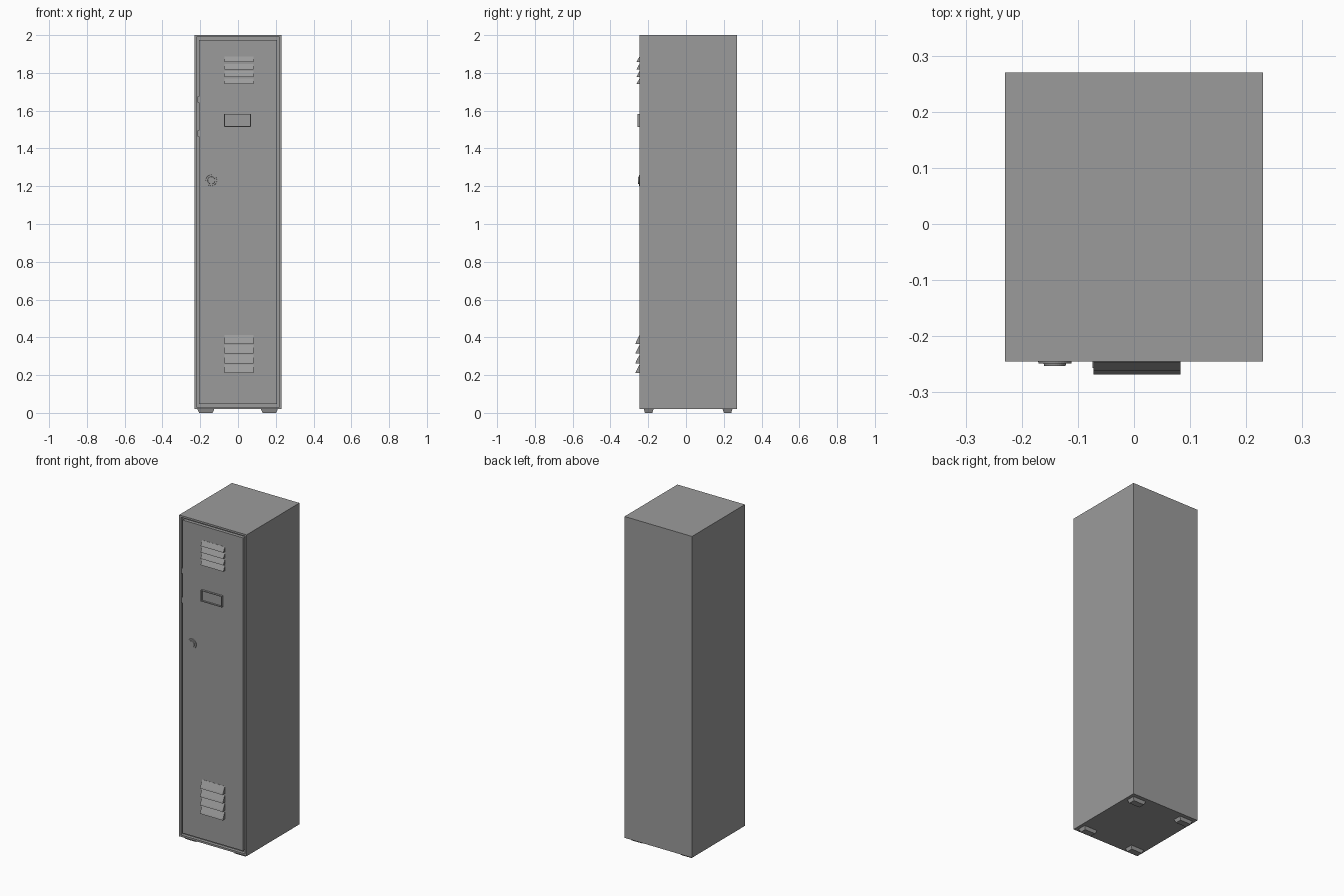
import bpy, bmesh
from math import pi
from mathutils import Matrix, Vector

cube = bpy.data.objects.get("Cube")
if cube:
    bpy.data.objects.remove(cube, do_unlink=True)

steel = bpy.data.materials.new("grey_steel")
steel.use_nodes = True
GREY = (0.33, 0.33, 0.33, 1)
steel.diffuse_color = GREY
steel.node_tree.nodes["Principled BSDF"].inputs["Base Color"].default_value = GREY

FRONT, BACK, BASE, TOP, HALF = -0.245, 0.27, 0.02, 2.0, 0.23


def finish(name, bm):
    bmesh.ops.recalc_face_normals(bm, faces=bm.faces[:])
    mesh = bpy.data.meshes.new(name)
    bm.to_mesh(mesh)
    bm.free()
    mesh.materials.append(steel)
    obj = bpy.data.objects.new(name, mesh)
    bpy.context.collection.objects.link(obj)
    return obj


def box_mesh(x0, x1, y0, y1, z0, z1):
    bm = bmesh.new()
    size = Vector((x1 - x0, y1 - y0, z1 - z0))
    mid = Vector((x0 + x1, y0 + y1, z0 + z1)) / 2
    bmesh.ops.create_cube(bm, size=1, matrix=Matrix.LocRotScale(mid, None, size))
    return bm


def box(name, *bounds):
    return finish(name, box_mesh(*bounds))


def front_face(bm):
    return min(bm.faces, key=lambda f: f.calc_center_median().y)


def recess(bm, border, depth):
    """Inset the front face and push it inwards."""
    face = front_face(bm)
    bmesh.ops.inset_region(bm, faces=[face], thickness=border)
    inner = bmesh.ops.extrude_discrete_faces(bm, faces=[face])["faces"][0]
    bmesh.ops.translate(bm, verts=inner.verts[:], vec=(0, depth, 0))


def louvre(name, x0, x1, bottom, height, depth):
    """Sloped hood with a flat underside."""
    bm = bmesh.new()
    profile = [(0.005, bottom), (-depth, bottom), (-depth * 0.85, bottom + height * 0.2),
               (-0.001, bottom + height), (0.005, bottom + height)]
    face = bm.faces.new([bm.verts.new((x0, FRONT + y, z)) for y, z in profile])
    side = bmesh.ops.extrude_face_region(bm, geom=[face], use_keep_orig=True)["geom"]
    verts = [g for g in side if isinstance(g, bmesh.types.BMVert)]
    bmesh.ops.translate(bm, verts=verts, vec=(x1 - x0, 0, 0))
    return finish(name, bm)


def disc(name, x, z, radius, tip, y_front, y_back):
    bm = bmesh.new()
    # The cone axis is turned so that its tip end faces the front
    place = Matrix.Translation((x, (y_front + y_back) / 2, z)) @ Matrix.Rotation(pi / 2, 4, "X")
    bmesh.ops.create_cone(bm, cap_ends=True, segments=32, radius1=radius, radius2=tip,
                          depth=y_back - y_front, matrix=place)
    return finish(name, bm)


# Cabinet with a shallow door opening
cabinet = box_mesh(-HALF, HALF, FRONT, BACK, BASE, TOP)
recess(cabinet, 0.016, 0.02)
finish("cabinet", cabinet)

# Door, flush with the frame, leaving a narrow gap
box("door", -0.206, 0.206, FRONT, FRONT + 0.021, 0.046, 1.975)

# Hinges bridging the gap
for name, z in (("lower_hinge", 1.48), ("upper_hinge", 1.66)):
    box(name, -0.215, -0.205, FRONT, FRONT + 0.02, z - 0.016, z + 0.016)

# Ventilation louvres
for i in range(4):
    louvre(f"upper_louvre_{i + 1}", -0.072, 0.083, 1.74 + i * 0.039, 0.03, 0.017)
    louvre(f"lower_louvre_{i + 1}", -0.072, 0.083, 0.21 + i * 0.052, 0.046, 0.023)

# Card holder with a recessed centre
holder = box_mesh(-0.074, 0.069, FRONT - 0.012, FRONT + 0.005, 1.514, 1.583)
recess(holder, 0.006, 0.01)
finish("card_holder", holder)

# Round lock: rosette and barrel
disc("lock_rosette", -0.141, 1.231, 0.031, 0.029, FRONT - 0.004, FRONT + 0.005)
disc("lock_barrel", -0.141, 1.231, 0.021, 0.019, FRONT - 0.008, FRONT)

# Tapered feet
for side, x in (("right", -0.17), ("left", 0.166)):
    for end, y in (("front", -0.198), ("back", 0.22)):
        foot = box_mesh(x - 0.045, x + 0.045, y - 0.026, y + 0.026, 0, BASE + 0.001)
        for v in foot.verts:
            if v.co.z < 0.01:
                v.co.x = x + (v.co.x - x) * 0.8
                v.co.y = y + (v.co.y - y) * 0.75
        finish(f"{end}_{side}_foot", foot)
